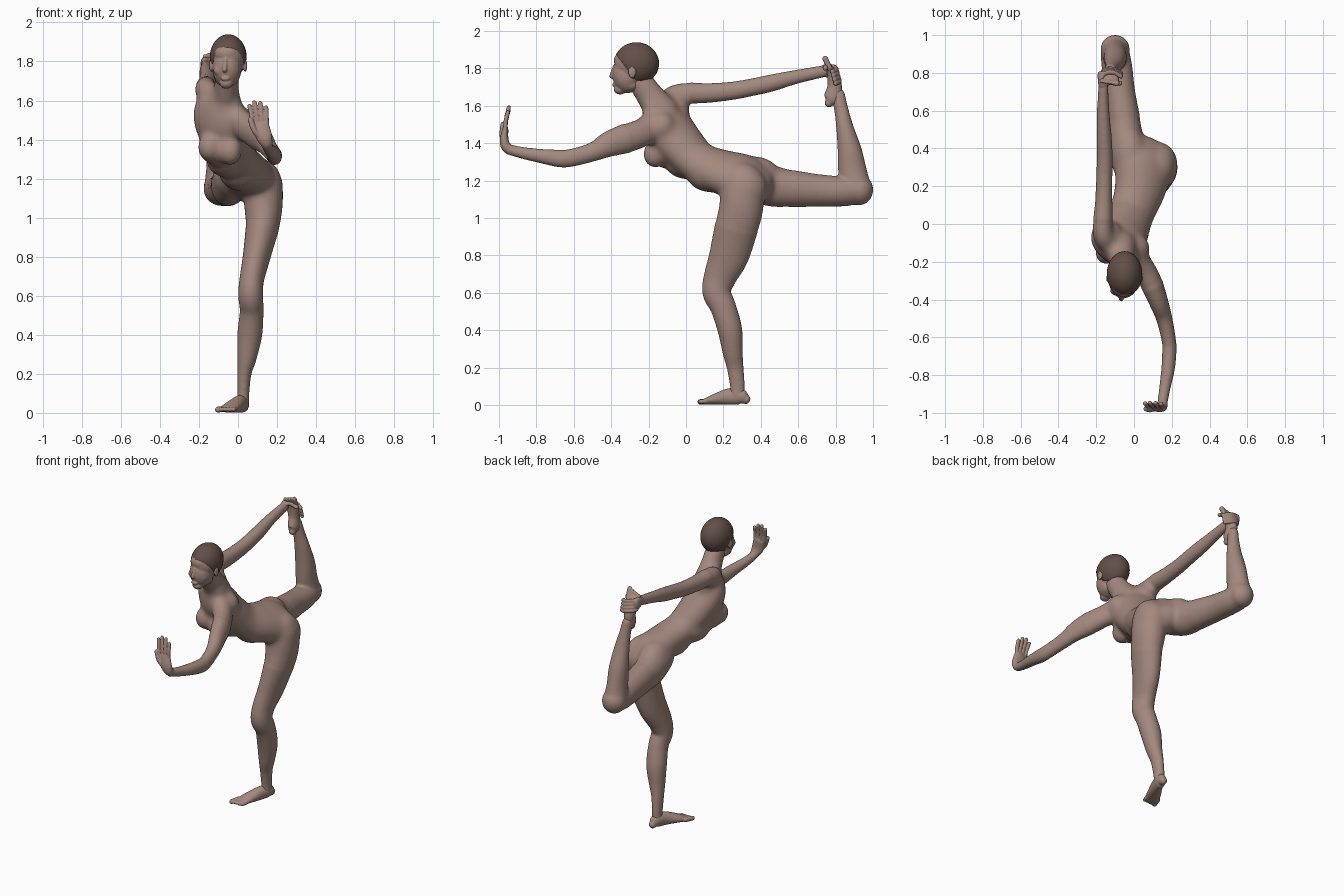
import bpy, bmesh, math
from mathutils import Vector, Matrix


def material(name, rgb):
    m = bpy.data.materials.new(name)
    m.diffuse_color = (*rgb, 1)
    return m


SKIN = material("skin", (0.37, 0.25, 0.21))
HAIR = material("hair brown", (0.125, 0.08, 0.065))
X = Vector((1, 0, 0))


def spline(pts, sub):
    """Catmull-Rom through rows of (x, y, z, width, depth)."""
    rows = [Vector(p) for p in pts]
    rows = [2 * rows[0] - rows[1]] + rows + [2 * rows[-1] - rows[-2]]
    out = []
    for i in range(1, len(rows) - 2):
        p0, p1, p2, p3 = rows[i - 1:i + 3]
        for k in range(sub):
            t = k / sub
            out.append(0.5 * (2 * p1 + (p2 - p0) * t + (2 * p0 - 5 * p1 + 4 * p2 - p3) * t * t
                              + (3 * p1 - p0 - 3 * p2 + p3) * t ** 3))
    return out + [rows[-2]]


def loft(bm, pts, ref=X, ref_end=None, n=24, sub=5):
    """Closed tube of ellipses with rounded ends; width runs along ref."""
    rows = spline(pts, sub)
    cs = [Vector(r[:3]) for r in rows]
    rings = []
    for i, r in enumerate(rows):
        t = (cs[min(i + 1, len(cs) - 1)] - cs[max(i - 1, 0)]).normalized()
        side = Vector(ref).lerp(Vector(ref_end or ref), i / (len(rows) - 1))
        side = (side - t * side.dot(t)).normalized()
        up = t.cross(side)
        steps = [(0, 1)]
        if i == 0:
            steps = [(-0.95, 0.3), (-0.8, 0.6), (-0.5, 0.87), (0, 1)]
        elif i == len(rows) - 1:
            steps = [(0, 1), (0.5, 0.87), (0.8, 0.6), (0.95, 0.3)]
        for off, s in steps:
            c = cs[i] + t * off * min(r[3], r[4])
            rings.append([bm.verts.new(c + side * (r[3] * s * math.cos(a)) + up * (r[4] * s * math.sin(a)))
                          for a in (2 * math.pi * k / n for k in range(n))])
    for a, b in zip(rings, rings[1:]):
        for k in range(n):
            bm.faces.new((a[k], a[(k + 1) % n], b[(k + 1) % n], b[k]))
    bm.faces.new(rings[0][::-1])
    bm.faces.new(rings[-1])


def ball(bm, c, r):
    bmesh.ops.create_uvsphere(bm, u_segments=32, v_segments=20, radius=1,
                              matrix=Matrix.Translation(c) @ Matrix.Diagonal((*r, 1)))


def tube(bm, pts, r):
    loft(bm, [(*p, r, r) for p in pts], ref=(0.9, 0.3, 0.25), n=12, sub=4)


def finish(name, bm, mat, voxel=None, smooth=4):
    """Turn the parts into one object, fused into a single skin if voxel is given."""
    bmesh.ops.recalc_face_normals(bm, faces=bm.faces)
    me = bpy.data.meshes.new(name)
    bm.to_mesh(me)
    bm.free()
    ob = bpy.data.objects.new(name, me)
    bpy.context.collection.objects.link(ob)
    if voxel:
        m = ob.modifiers.new("fuse", 'REMESH')
        m.mode = 'VOXEL'
        m.voxel_size = voxel
        s = ob.modifiers.new("soften", 'SMOOTH')
        s.factor = 0.5
        s.iterations = smooth
        bpy.ops.object.select_all(action='DESELECT')
        ob.select_set(True)
        bpy.context.view_layer.objects.active = ob
        bpy.ops.object.convert(target='MESH')
    ob.data.materials.clear()
    ob.data.materials.append(mat)
    for p in ob.data.polygons:
        p.use_smooth = True
    return ob


# Limbs, each from its root outwards
standing_leg = [(.12, .30, 1.20, .10, .11), (.13, .30, 1.12, .102, .118), (.13, .293, 1.04, .098, .12),
                (.125, .27, .95, .086, .117), (.095, .23, .80, .071, .107), (.07, .18, .68, .063, .087),
                (.065, .165, .60, .064, .077), (.07, .20, .52, .061, .069), (.06, .235, .40, .064, .066),
                (.045, .25, .28, .05, .054), (.032, .263, .20, .037, .045), (.027, .275, .10, .031, .04),
                (.025, .275, .045, .032, .037)]
raised_thigh = [(-.03, .33, 1.21, .095, .10), (-.045, .45, 1.172, .094, .112), (-.055, .56, 1.157, .087, .10),
                (-.075, .70, 1.147, .081, .088), (-.09, .83, 1.142, .081, .081), (-.10, .90, 1.147, .077, .077)]
raised_shin = [(-.10, .91, 1.16, .074, .08), (-.10, .89, 1.25, .063, .077), (-.10, .875, 1.36, .061, .065),
               (-.105, .85, 1.48, .05, .047), (-.115, .83, 1.58, .037, .038), (-.125, .812, 1.66, .032, .038)]
back_arm = [(-.10, -.12, 1.58, .07, .07), (-.16, -.06, 1.642, .058, .072), (-.165, .02, 1.668, .052, .057),
            (-.16, .12, 1.668, .046, .053), (-.157, .25, 1.68, .043, .049), (-.155, .36, 1.70, .042, .047),
            (-.158, .46, 1.722, .04, .046), (-.163, .58, 1.752, .034, .038), (-.163, .69, 1.775, .028, .034),
            (-.162, .74, 1.785, .027, .032)]
front_arm = [(-.01, -.17, 1.50, .07, .08), (.05, -.235, 1.455, .062, .078), (.095, -.32, 1.425, .06, .08),
             (.13, -.41, 1.395, .051, .069), (.16, -.50, 1.352, .043, .051), (.185, -.62, 1.32, .038, .048),
             (.187, -.68, 1.318, .038, .047), (.18, -.77, 1.33, .036, .039), (.163, -.87, 1.347, .03, .032),
             (.15, -.95, 1.367, .027, .028)]

# Torso, neck and limb roots, blended softly
b = bmesh.new()
loft(b, [(.045, .37, 1.18, .14, .10), (.05, .30, 1.215, .162, .114), (.03, .18, 1.25, .142, .11),
         (-.01, .065, 1.30, .125, .104), (-.05, -.02, 1.385, .142, .11), (-.08, -.09, 1.47, .158, .116),
         (-.08, -.13, 1.55, .157, .097), (-.07, -.16, 1.61, .10, .07)],
     ref=(.17, -.08, -.07), ref_end=(.8, -.42, -.42), n=40)
loft(b, [(-.07, -.12, 1.56, .085, .09), (-.06, -.19, 1.65, .066, .077), (-.055, -.25, 1.74, .062, .068)])
for c, r in (((-.10, -.10, 1.365), (.102, .10, .102)),    # lower ribs
             ((-.06, .01, 1.305), (.105, .13, .10)),      # belly
             ((.02, .14, 1.235), (.12, .14, .10)),        # lower belly
             ((-.13, -.055, 1.575), (.07, .075, .09)),    # shoulder blades
             ((.015, -.13, 1.49), (.07, .075, .08)),
             ((-.04, -.165, 1.34), (.062, .066, .074)),   # chest
             ((-.145, -.15, 1.36), (.062, .066, .074)),
             ((.13, .31, 1.155), (.102, .125, .127)),     # seat
             ((-.025, .37, 1.22), (.096, .135, .11))):
    ball(b, c, r)
for limb in (standing_leg[:6], raised_thigh, back_arm[:5], front_arm[:5]):
    loft(b, limb)
torso = finish("torso", b, SKIN, 0.0075, 60)

# Body: limbs fused onto the torso
b = bmesh.new()
b.from_mesh(torso.data)
bpy.data.objects.remove(torso)
for limb in (standing_leg[3:], raised_thigh[2:], raised_shin, back_arm[2:], front_arm[2:]):
    loft(b, limb)
ball(b, (-.10, .925, 1.15), (.077, .076, .082))
finish("body", b, SKIN, 0.0075, 10)

# Head with face, nose, lips and ears
b = bmesh.new()
ball(b, (-.05, -.265, 1.825), (.09, .118, .112))
ball(b, (-.055, -.31, 1.84), (.072, .076, .06))
ball(b, (-.056, -.315, 1.765), (.074, .078, .098))
ball(b, (-.058, -.30, 1.715), (.062, .065, .045))
ball(b, (-.06, -.352, 1.688), (.034, .034, .028))
ball(b, (-.066, -.383, 1.712), (.024, .012, .011))
loft(b, [(-.064, -.380, 1.81, .010, .012), (-.068, -.396, 1.757, .013, .015)], n=12)
for s in (-1, 1):
    ball(b, (-.06 + s * .036, -.352, 1.755), (.03, .026, .03))
    ball(b, (-.05 + s * .087, -.288, 1.778), (.010, .02, .032))
finish("head", b, SKIN, 0.0045, 5)

# Cropped hair cap
b = bmesh.new()
ball(b, (-.05, -.265, 1.825), (.094, .121, .114))
for co, no in (((0, -.24, 1.69), (0, 1.36, 1)), ((0, -.2, 1.72), (0, .3, 1))):
    bmesh.ops.bisect_plane(b, geom=b.verts[:] + b.edges[:] + b.faces[:], plane_co=co,
                           plane_no=Vector(no).normalized(), clear_inner=True)
    bmesh.ops.holes_fill(b, edges=[e for e in b.edges if e.is_boundary])
finish("hair", b, HAIR)


def foot(name, pts, lateral, toe_dir, inner):
    """Foot loft plus five toes, the big toe on the inner side."""
    f = bmesh.new()
    lat, d = Vector(lateral).normalized(), Vector(toe_dir).normalized()
    loft(f, pts, ref=lat)
    base = Vector(pts[-1][:3])
    for i in range(5):
        p = base + lat * inner * (.036 - .019 * i) - d * .01
        tube(f, [p, p + d * (.032 - .005 * i), p + d * (.056 - .007 * i)], .0155 if i == 0 else .0115)
    finish(name, f, SKIN, 0.004, 3)


foot("standing_foot", [(.03, .32, .03, .024, .026), (.025, .29, .045, .033, .043), (.005, .23, .045, .036, .044),
                       (-.03, .16, .031, .045, .030), (-.055, .108, .019, .047, .017)],
     (.94, -.35, 0), (-.3, -.94, -.05), -1)
foot("raised_foot", [(-.12, .765, 1.615, .024, .024), (-.122, .78, 1.64, .033, .044), (-.128, .795, 1.70, .035, .04),
                     (-.13, .782, 1.77, .043, .028), (-.13, .763, 1.81, .045, .017)],
     (1, 0, 0), (.05, -.45, 1), 1)

# Hand gripping the raised foot
b = bmesh.new()
loft(b, [(-.162, .725, 1.783, .026, .03), (-.17, .755, 1.787, .021, .037), (-.175, .79, 1.78, .018, .04)])
for i in range(4):
    z = 1.747 + .021 * i
    y = .815 - .006 * i
    tube(b, [(-.175, y - .025, z), (-.155, y, z - .005), (-.11, y + .005, z - .018), (-.07, y - .015, z - .028)], .0125)
tube(b, [(-.165, .745, 1.80), (-.12, .748, 1.81), (-.075, .745, 1.80)], .014)
finish("gripping_hand", b, SKIN, 0.004, 3)

# Open hand held up in front
b = bmesh.new()
loft(b, [(.152, -.945, 1.365, .026, .027), (.145, -.964, 1.385, .033, .027),
         (.132, -.972, 1.42, .042, .023), (.115, -.966, 1.475, .043, .016)], ref=(1, 0, .12))
for i, length in enumerate((.105, .12, .112, .085)):
    k = i - 1.5
    p = Vector((.115 + .022 * k, -.966, 1.475 + .003 * k))
    d = Vector((-.14 + .06 * k, .16, 1)).normalized()
    tube(b, [p, p + d * length * .5 - Vector((0, .004, 0)), p + d * length], .0118)
tube(b, [(.12, -.973, 1.405), (.085, -.983, 1.445), (.064, -.978, 1.50)], .0145)
finish("open_hand", b, SKIN, 0.004, 3)
